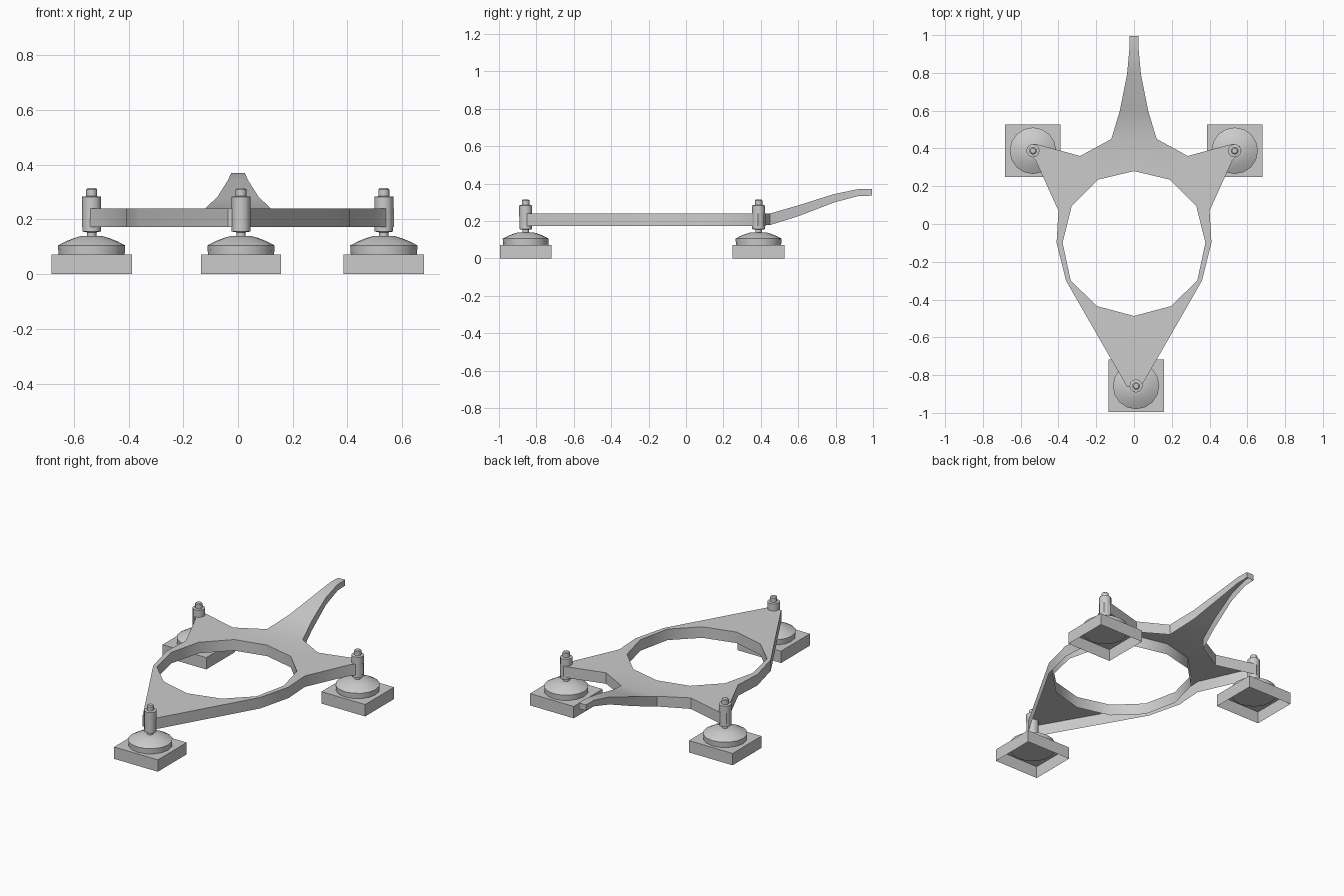
import bpy, bmesh, math

if "Cube" in bpy.data.objects:
    bpy.data.objects.remove(bpy.data.objects["Cube"])


def finish(name, bm, angle=35):
    me = bpy.data.meshes.new(name)
    bm.to_mesh(me)
    bm.free()
    ob = bpy.data.objects.new(name, me)
    bpy.context.collection.objects.link(ob)
    bpy.ops.object.select_all(action='DESELECT')
    ob.select_set(True)
    bpy.context.view_layer.objects.active = ob
    bpy.ops.object.shade_smooth_by_angle(angle=math.radians(angle))
    return ob


def lathe(name, profile, x, y, n):
    bm = bmesh.new()
    rings = [[bm.verts.new((x + r * math.cos(2 * math.pi * i / n),
                            y + r * math.sin(2 * math.pi * i / n), z))
              for i in range(n)] for r, z in profile]
    for a, b in zip(rings, rings[1:]):
        for i in range(n):
            j = (i + 1) % n
            bm.faces.new((a[i], a[j], b[j], b[i]))
    bm.faces.new(rings[0][::-1])
    bm.faces.new(rings[-1])
    return finish(name, bm)


def mirrored(half):
    # Right half listed from back to front, closed by its left mirror
    left = [(-p[0],) + tuple(p[1:]) for p in reversed(half) if p[0] > 0]
    return list(half) + left


# Frame: three-armed ring with a raised tail; points are x, y, top z, bottom z
T, B = 0.24, 0.173
outer = [(0.024, 0.995, 0.37, 0.335), (0.025, 0.92, 0.37, 0.333),
         (0.037, 0.79, 0.343, 0.298), (0.075, 0.6, 0.283, 0.225),
         (0.12, 0.45, T, B + 0.005)]
outer += [(x, y, T, B) for x, y in (
    (0.285, 0.36), (0.525, 0.425), (0.56, 0.412), (0.57, 0.385), (0.52, 0.335),
    (0.40, 0.07), (0.41, -0.1), (0.36, -0.3), (0.037, -0.862))]
inner = [(x, y, T, B) for x, y in (
    (0, 0.28), (0.19, 0.235), (0.33, 0.095), (0.378, -0.1),
    (0.335, -0.3), (0.195, -0.435), (0, -0.487))]

bm = bmesh.new()
loops, edges = [], []
for pts in (mirrored(outer), mirrored(inner)):
    vs = [bm.verts.new((p[0], p[1], 0)) for p in pts]
    edges += [bm.edges.new((vs[i - 1], vs[i])) for i in range(len(vs))]
    loops.append((pts, vs))
bmesh.ops.triangle_fill(bm, edges=edges, use_beauty=True, normal=(0, 0, 1))
bm.normal_update()
for f in bm.faces:
    if f.normal.z < 0:
        f.normal_flip()

# Skirts hang from both outlines, leaving the underside hollow
for pts, vs in loops:
    low = []
    for p, v in zip(pts, vs):
        v.co.z = p[2]
        low.append(bm.verts.new((p[0], p[1], p[3])))
    for i in range(len(vs)):
        f = bm.faces.new((vs[i - 1], vs[i], low[i], low[i - 1]))
bmesh.ops.recalc_face_normals(bm, faces=bm.faces)
if max(bm.faces, key=lambda f: f.calc_center_median().z).normal.z < 0:
    bmesh.ops.reverse_faces(bm, faces=bm.faces)
finish("ring_frame", bm)

# Feet: open-bottomed square pad, domed disc, stem and threaded post
dome = [(0.12, 0.06), (0.123, 0.105), (0.095, 0.12), (0.064, 0.132), (0.04, 0.139)]
post = [(0.017, 0.135), (0.017, 0.153), (0.034, 0.156), (0.035, 0.283),
        (0.02, 0.285), (0.02, 0.31), (0.014, 0.315)]
feet = {"left": (-0.535, 0.388), "right": (0.533, 0.388), "front": (0.011, -0.857)}
for side, (x, y) in feet.items():
    bm = bmesh.new()
    bmesh.ops.create_cube(bm, size=1)
    for v in bm.verts:
        v.co = (v.co.x * 0.294 + x, v.co.y * 0.277 + y, (v.co.z + 0.5) * 0.072)
    bm.normal_update()
    bmesh.ops.delete(bm, geom=[f for f in bm.faces if f.normal.z < -0.5],
                     context='FACES_ONLY')
    finish(side + "_pad", bm)
    lathe(side + "_foot_disc", dome, x, y, 16)
    lathe(side + "_post", post, x, y, 12)
